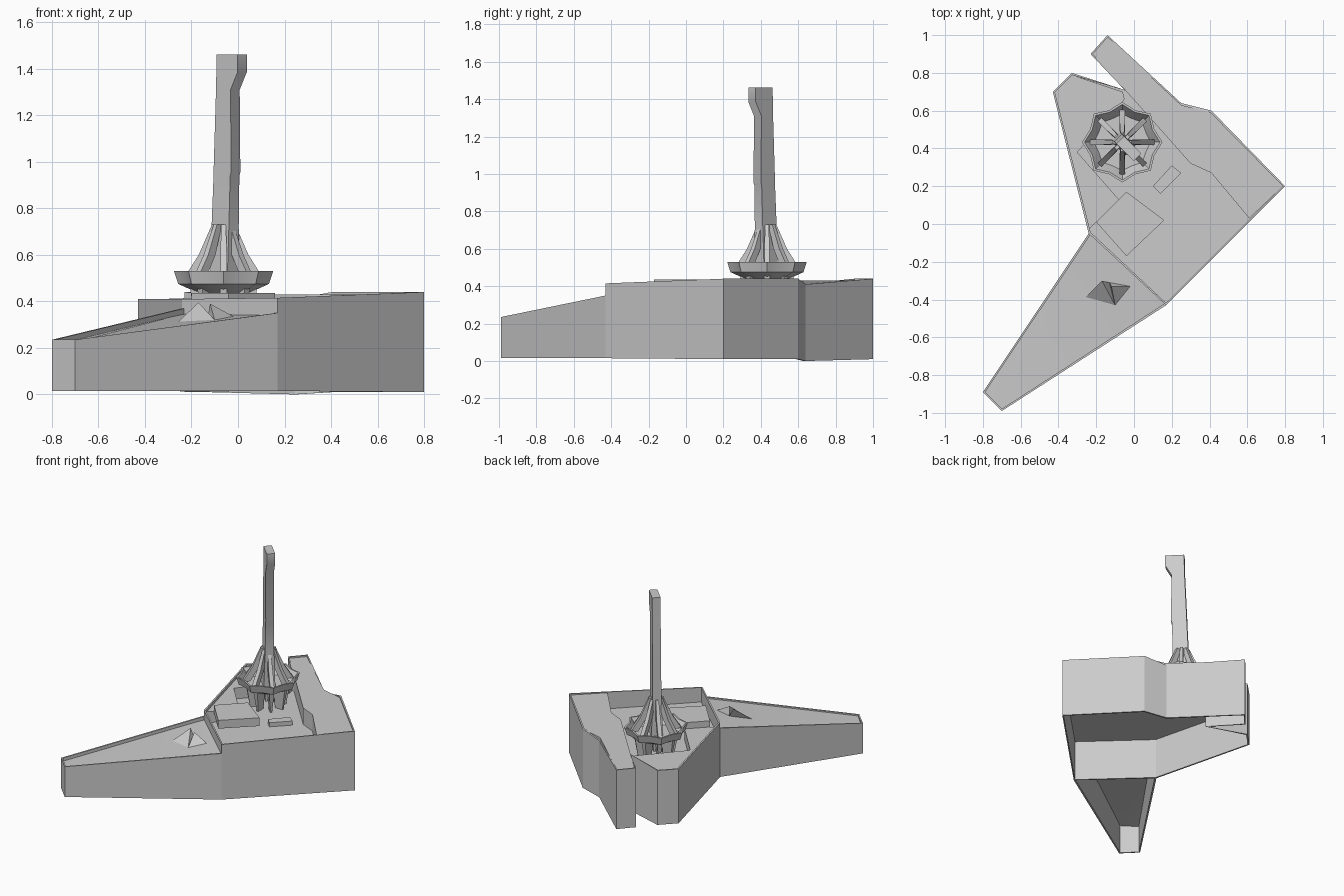
import bpy, math
from mathutils import Vector

if "Cube" in bpy.data.objects:
    bpy.data.objects.remove(bpy.data.objects["Cube"])

grey = bpy.data.materials.new("stone grey")
grey.diffuse_color = (0.6, 0.6, 0.6, 1)
grey.use_nodes = True
grey.node_tree.nodes["Principled BSDF"].inputs["Base Color"].default_value = grey.diffuse_color


def mesh_object(name, verts, faces, smooth=0):
    me = bpy.data.meshes.new(name)
    me.from_pydata([tuple(v) for v in verts], [], faces)
    me.materials.append(grey)
    ob = bpy.data.objects.new(name, me)
    bpy.context.collection.objects.link(ob)
    if smooth:
        bpy.ops.object.select_all(action='DESELECT')
        ob.select_set(True)
        bpy.context.view_layer.objects.active = ob
        bpy.ops.object.shade_smooth_by_angle(angle=math.radians(smooth))
    return ob


def walls(name, pts, closed, thick=0.012):
    """Thin wall along points (x, y, bottom, top), thickened inward."""
    n = len(pts)
    v = [(x, y, b) for x, y, b, t in pts] + [(x, y, t) for x, y, b, t in pts]
    f = [(i, (i + 1) % n, (i + 1) % n + n, i + n) for i in range(n if closed else n - 1)]
    ob = mesh_object(name, v, f)
    m = ob.modifiers.new("thickness", 'SOLIDIFY')
    m.thickness, m.offset = thick, -1
    return ob


def prism(name, plan, bottom, top):
    """Raised block without an underside."""
    n = len(plan)
    v = [(x, y, bottom) for x, y in plan] + [(x, y, top) for x, y in plan]
    f = [(i, (i + 1) % n, (i + 1) % n + n, i + n) for i in range(n)]
    return mesh_object(name, v, f + [tuple(range(n, 2 * n))])


def loft(name, rings):
    """Closed solid through rings of equal point count."""
    n = len(rings[0])
    v = [p for r in rings for p in r]
    f = [(k * n + i, k * n + (i + 1) % n, (k + 1) * n + (i + 1) % n, (k + 1) * n + i)
         for k in range(len(rings) - 1) for i in range(n)]
    f += [tuple(reversed(range(n))), tuple(range(len(v) - n, len(v)))]
    return mesh_object(name, v, f, 40)


# outer walls of the hollow main hall
hall = [(.17, -.43, .015, .415), (.8, .2, .01, .44), (.41, .6, .01, .44),
        (.25, .64, 0, .41), (-.14, 1, .01, .44), (-.23, .9, .01, .44),
        (-.05, .71, .01, .42), (-.33, .8, .015, .41), (-.43, .7, .015, .41),
        (-.24, -.05, .015, .41)]
walls("hall_walls", hall, True)

# sunken deck and the raised roofs around it
mesh_object("sunken_deck", [(x, y, .31) for x, y, b, t in hall], [tuple(range(len(hall)))])
prism("rear_roof", [(.61, .03), (.79, .2), (.41, .59), (.25, .63), (-.14, .99), (-.22, .9),
                    (-.03, .69), (.14, .5), (.3, .32), (.41, .27)], .31, .43)
prism("west_roof", [(-.06, .7), (-.33, .79), (-.42, .7), (-.24, -.03), (-.08, .13),
                    (-.3, .38), (-.05, .66)], .31, .39)
prism("roof_step", [(.1, .2), (.14, .16), (.25, .27), (.2, .31)], .31, .34)

# slab resting over the front corner of the deck
corner = [(-.2, .01), (-.04, -.17), (.16, .02), (-.04, .17)]
loft("corner_slab", [[(x, y, z) for x, y in corner] for z in (.375, .435)])

# tapering hollow wing, its roof sunken along the inner edge
wing = [(-.24, -.05, .015, .37), (-.8, -.89, .015, .235), (-.7, -.99, .015, .235),
        (.17, -.43, .015, .35)]
walls("wing_walls", wing, False)
mesh_object("wing_roof", [(x, y, t - d) for (x, y, b, t), d in zip(wing, (.025, .025, .01, .01))],
            [(0, 1, 2), (0, 2, 3)], 50)

# two small wedges on the wing roof
mesh_object("wing_wedge", [(-.27, -.4, .3), (-.13, -.31, .33), (-.1, -.43, .32),
                           (-.17, -.3, .395)],
            [(0, 2, 3), (2, 1, 3), (1, 0, 3)])
mesh_object("wing_wedge_small", [(-.13, -.31, .33), (-.1, -.43, .32), (-.02, -.33, .335),
                                 (-.12, -.33, .39)],
            [(0, 1, 3), (1, 2, 3), (2, 0, 3)])

# tower: blade column set on the diagonal
C = Vector((-.062, .433, 0))
U = Vector((1, -1, 0)).normalized()
W = Vector((1, 1, 0)).normalized()


def blade(z, near, far, half):
    return [C + U * a + W * s * half + Vector((0, 0, z))
            for a, s in ((near, -1), (far, -1), (far, 1), (near, 1))]


loft("tower_column", [blade(.44, -.045, .06, .04), blade(.72, -.043, .062, .03),
                      blade(.94, -.033, .068, .028), blade(.955, -.033, .074, .028),
                      blade(1.31, -.018, .07, .028), blade(1.385, -.016, .113, .028),
                      blade(1.462, -.015, .113, .028)])

# scalloped bowl at the tower foot
N = 16


def ring(r, z, scallop):
    return [C + Vector((r * (1 - scallop * (i % 2)) * math.cos(2 * math.pi * i / N),
                        r * (1 - scallop * (i % 2)) * math.sin(2 * math.pi * i / N), z))
            for i in range(N)]


loft("bowl", [ring(.09, .43, 0), ring(.14, .45, .1), ring(.195, .475, .14),
              ring(.213, .53, .14), ring(.2, .53, .14), ring(.15, .47, .1)])

# legs splaying from column to bowl, and thin feet down to the deck
for i in range(8):
    a = math.pi * i / 4
    d = Vector((math.cos(a), math.sin(a), 0))
    s = Vector((-math.sin(a), math.cos(a), 0))

    def section(r, z, w, h):
        return [C + d * (r + p * h) + s * q * w + Vector((0, 0, z))
                for p, q in ((-1, -1), (1, -1), (1, 1), (-1, 1))]

    loft("tower_leg", [section(.145, .5, .014, .025), section(.085, .6, .014, .022),
                       section(.035, .73, .01, .015)])
    loft("tower_foot", [section(.09, .31, .006, .03), section(.1, .46, .016, .045)])
